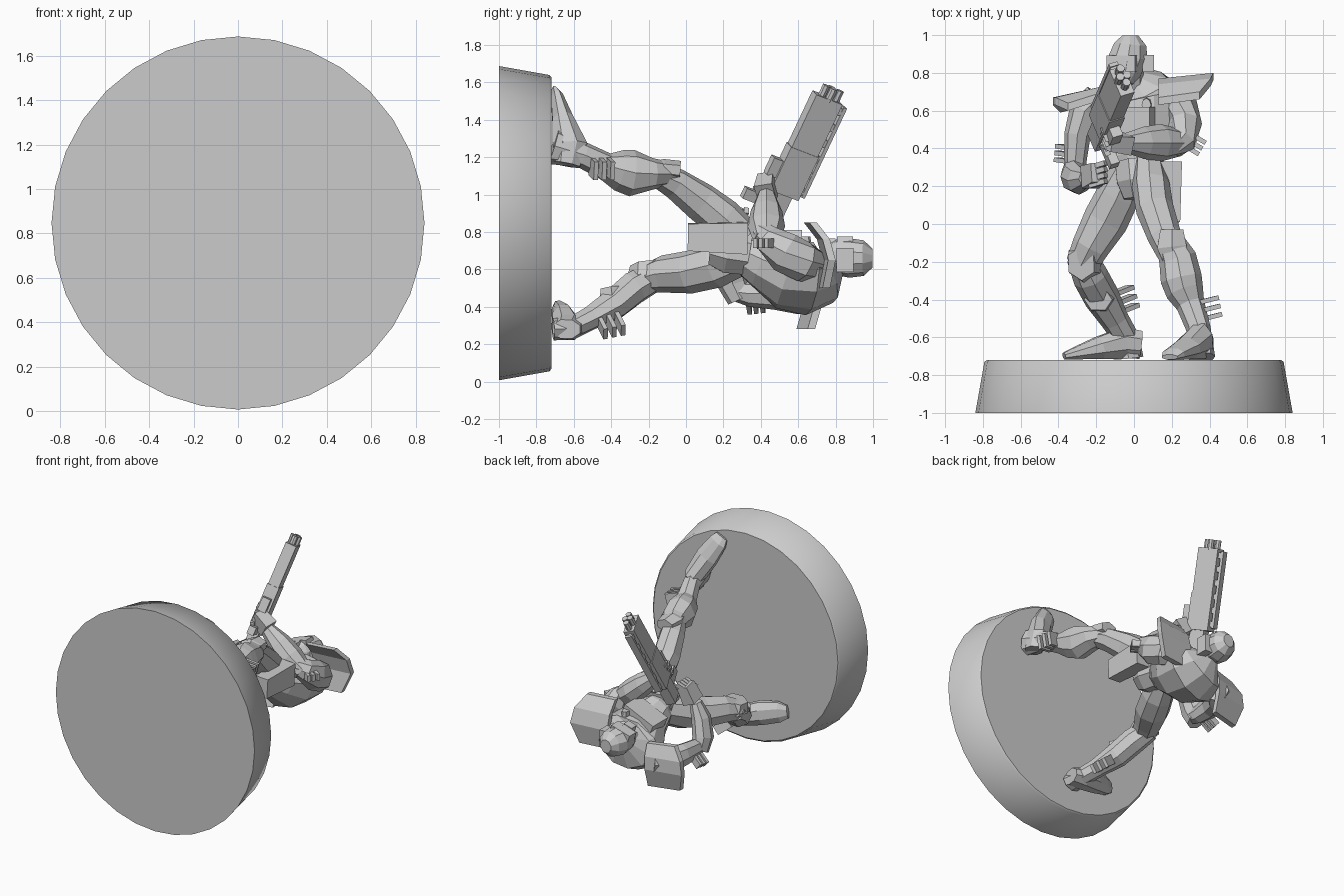
import bpy, bmesh, math
from mathutils import Vector, Matrix

grey = bpy.data.materials.new("plain grey")
grey.diffuse_color = (0.6, 0.6, 0.6, 1)


def finish(name, bm):
    bmesh.ops.recalc_face_normals(bm, faces=bm.faces)
    me = bpy.data.meshes.new(name)
    bm.to_mesh(me)
    bm.free()
    ob = bpy.data.objects.new(name, me)
    bpy.context.collection.objects.link(ob)
    me.materials.append(grey)
    return ob


def limb(name, pts, n=8, ref=(0, 0, 1), spin=0.0):
    """Loft of elliptical rings; each point is x, y, z, radius along ref, radius across."""
    bm, rings, ref = bmesh.new(), [], Vector(ref)
    pos = [Vector(p[:3]) for p in pts]
    for i, p in enumerate(pts):
        t = (pos[min(i + 1, len(pos) - 1)] - pos[max(i - 1, 0)]).normalized()
        u = (ref - t * ref.dot(t)).normalized()
        v = t.cross(u)
        ring = []
        for k in range(n):
            a = math.tau * k / n + spin
            ring.append(bm.verts.new(pos[i] + u * p[3] * math.cos(a) + v * p[-1] * math.sin(a)))
        rings.append(ring)
    for a, b in zip(rings, rings[1:]):
        for k in range(n):
            bm.faces.new((a[k], a[(k + 1) % n], b[(k + 1) % n], b[k]))
    bm.faces.new(rings[0])
    bm.faces.new(rings[-1])
    return finish(name, bm)


def frame(along, up):
    l = Vector(along).normalized()
    h = Vector(up)
    h = (h - l * h.dot(l)).normalized()
    return l, h, l.cross(h)


def box(name, c, size, along=(1, 0, 0), up=(0, 1, 0), taper=1.0):
    """Box with size along, up and across; the far end can taper."""
    l, h, w = frame(along, up)
    m = Matrix((l, h, w)).transposed().to_4x4()
    bm = bmesh.new()
    bmesh.ops.create_cube(bm, size=1)
    for v in bm.verts:
        k = taper if v.co.x > 0 else 1
        v.co = Vector((v.co.x * size[0], v.co.y * size[1] * k, v.co.z * size[2] * k))
    bm.transform(Matrix.Translation(c) @ m)
    return finish(name, bm)


def fins(name, c, out, run, step=0.05, width=.07):
    """Three small blades side by side."""
    for i in (-1, 0, 1):
        box(f"{name}_{i + 2}", Vector(c) + Vector(run).normalized() * step * i,
            (0.12, 0.024, width), out, run)


# Round display base, axis along y
base = limb("base", [(0, -1, .847, .84), (0, -.73, .847, .792), (0, -.72, .847, .78)], 32)
for f in base.data.polygons:
    f.use_smooth = len(f.vertices) == 4

# Torso twisted towards the trigger arm, hips and neck
twist = (.9, 0, .4)
limb("chest", [(.01, .24, .70, .09, .09), (.01, .33, .68, .12, .12), (.03, .42, .63, .16, .14),
               (.04, .54, .57, .23, .18), (.03, .66, .55, .26, .18), (.0, .73, .565, .19, .15),
               (-.02, .79, .62, .07, .07)], 10, twist, .31)
limb("pelvis", [(.03, .13, .72, .09, .1), (.03, .22, .71, .13, .14), (.02, .33, .69, .13, .13)],
     8, (1, 0, 0), .39)
limb("neck", [(-.02, .7, .61, .075), (-.02, .82, .65, .07)], 8)
limb("chest_badge", [(.07, .63, .7, .045, .03), (.065, .63, .775, .035, .025)], 8, (0, 1, 0))
box("chest_plate", (-.02, .53, .72), (.26, .18, .08), twist, (0, 1, 0))
box("hip_pouch", (.19, .17, .77), (.32, .17, .12), (0, -1, .02), (.05, 0, 1), .85)

# Head with ear box and mouth guard
limb("head", [(-.05, .74, .69, .045, .05), (-.045, .79, .67, .085, .095), (-.03, .88, .66, .108, .105),
              (-.02, .95, .66, .09, .095), (-.02, .998, .66, .045, .05)], 10, (1, 0, 0), .31)
box("ear_box", (.075, .85, .65), (.06, .09, .13), (1, 0, 0), (0, 1, 0))
box("brow", (-.06, .85, .72), (.16, .085, .07), (1, 0, .3), (0, 1, 0))
box("mouth_guard", (-.06, .77, .73), (.07, .06, .05), (1, 0, .3), (0, 1, 0))

# Front leg
limb("front_leg_thigh", [(.08, .32, .77, .09, .08), (.09, .2, .87, .11, .1), (.11, .08, .96, .105, .1),
                         (.16, -.06, 1.06, .085, .09), (.2, -.15, 1.1, .065, .08)], 8)
limb("front_leg_shin", [(.18, -.07, 1.11, .06, .07), (.23, -.18, 1.11, .085, .1),
                        (.25, -.29, 1.115, .125, .11), (.27, -.36, 1.13, .11, .1), (.3, -.43, 1.15, .075, .075),
                        (.34, -.55, 1.21, .07, .065), (.36, -.71, 1.26, .1, .07)], 8)
limb("front_knee_pad", [(.2, -.03, 1.13, .05, .07), (.2, -.12, 1.135, .055, .09),
                        (.22, -.2, 1.13, .04, .07)], 6)
limb("front_foot", [(.37, -.64, 1.16, .08, .055), (.35, -.62, 1.26, .1, .075), (.28, -.66, 1.4, .06, .085),
                    (.21, -.69, 1.52, .035, .07), (.19, -.705, 1.56, .015, .05)], 8, (0, 1, 0), .39)
fins("front_shin_fin", (.39, -.45, 1.14), (1, .25, -.25), (-.2, 1, 0), .045, .1)

# Rear leg, foot turned sideways
limb("rear_leg_thigh", [(-.02, .3, .67, .1, .09), (-.08, .16, .62, .12, .115), (-.15, .02, .585, .115, .12),
                        (-.23, -.12, .575, .1, .1), (-.28, -.22, .55, .075, .085)], 8)
limb("rear_leg_shin", [(-.28, -.17, .56, .08, .08), (-.23, -.28, .5, .09, .095),
                       (-.17, -.39, .41, .085, .095), (-.1, -.51, .34, .065, .075),
                       (-.04, -.61, .285, .06, .07), (-.03, -.71, .28, .06, .08)], 8)
limb("rear_knee_pad", [(-.26, -.2, .55, .12, .1), (-.28, -.21, .63, .09, .08)], 6, (0, 1, 0))
limb("rear_shin_guard", [(-.18, -.39, .42, .085, .085), (-.19, -.4, .5, .075, .065)], 6, (1, 0, 0))
limb("rear_foot", [(.035, -.64, .28, .08, .055), (-.05, -.63, .29, .09, .075), (-.18, -.655, .33, .065, .09),
                   (-.31, -.685, .36, .035, .08), (-.37, -.7, .37, .02, .05)], 8, (0, 1, 0), .39)
fins("rear_shin_fin", (-.05, -.4, .3), (.75, .3, -.6), (-.3, 1, .2), .05)

# Supporting arm, reaching across to the gun
limb("left_upper_arm", [(.17, .68, .62, .09, .09), (.25, .63, .64, .11, .09), (.27, .53, .69, .11, .09),
                        (.25, .44, .76, .08, .08), (.2, .41, .8, .06, .06)], 8)
limb("left_forearm", [(.25, .43, .75, .07, .07), (.14, .43, .83, .1, .09), (.05, .43, .91, .085, .08),
                      (-.05, .43, .99, .05, .055)], 8, (0, 1, 0))
box("left_hand", (-.09, .43, 1.04), (.13, .1, .12), (-1, .1, .7), (0, 1, .3), .85)
fins("left_elbow_fin", (.31, .43, .74), (1, -.6, 0), (.6, 1, 0), .035, .05)

# Trigger arm
limb("right_upper_arm", [(-.19, .67, .47, .09, .08), (-.26, .6, .46, .1, .085), (-.3, .47, .47, .085, .07),
                         (-.31, .34, .47, .07, .06), (-.31, .26, .48, .05, .05)], 8)
limb("right_forearm", [(-.32, .29, .44, .07, .06), (-.32, .25, .53, .085, .07), (-.29, .23, .66, .075, .065),
                       (-.25, .24, .77, .045, .045)], 8, (0, 1, 0))
box("right_hand", (-.21, .26, .84), (.13, .12, .1), (.4, .2, 1), (0, 1, 0), .85)
for i in range(4):
    box(f"right_finger_{i + 1}", (-.19, .215 + .032 * i, .89), (.1, .026, .035), (.8, .25, .5), (0, 1, 0))
    box(f"left_finger_{i + 1}", (-.15, .4 + .025 * i, 1.03 + .03 * i), (.08, .03, .03), (-.4, 1, 0), (0, 0, 1))
fins("right_elbow_fin", (-.36, .37, .42), (-.7, .1, -.6), (0.1, 1, 0.1), .036, .05)

# Shoulder plates: bent sheets over each shoulder
left_rows = ((.67, .85, .75), (.74, .76, .95), (.77, .65, 1), (.74, .5, .8))
right_rows = ((.70, .61, .7), (.73, .52, .95), (.73, .42, 1), (.69, .28, .85))
for name, xi, xo, dy, rows_in in (("left_shoulder_plate", .13, .42, .02, left_rows),
                                  ("right_shoulder_plate", -.16, -.43, -.04, right_rows)):
    bm = bmesh.new()
    rows = []
    for y, z, s in rows_in:
        rows.append([bm.verts.new((xi + (xo - xi) * f * (s if f else 1), y + dy * f * 1.5 - d, z))
                     for f, d in ((0, 0), (1, 0), (1, .04), (0, .04))])
    for a, b in zip(rows, rows[1:]):
        for k in range(4):
            bm.faces.new((a[k], a[(k + 1) % 4], b[(k + 1) % 4], b[k]))
    bm.faces.new(rows[0])
    bm.faces.new(rows[-1])
    finish(name, bm)

# Gun, pointing forward and slightly up, rolled towards one side
L, H = (.18, .42, .89), (-.38, .84, -.38)
l, h, w = frame(L, H)
mid = Vector((-.12, .65, 1.26))


def gun_box(name, a, b, c, size):
    box(name, mid + l * a + h * b + w * c, size, L, H)


gun_box("gun_body", 0, -.015, 0, (.57, .16, .08))
gun_box("gun_cover", -.16, -.015, 0, (.26, .17, .09))
gun_box("gun_stock", -.36, -.02, 0, (.2, .11, .07))
gun_box("gun_rail", 0, .095, 0, (.54, .02, .05))
for i in range(6):
    gun_box(f"rail_post_{i + 1}", -.24 + .096 * i, .077, 0, (.04, .03, .045))
gun_box("gun_grip", -.36, -.14, 0, (.06, .16, .05))
gun_box("gun_foregrip", -.17, -.12, 0, (.1, .07, .06))
for i, (b, c) in enumerate(((.035, 0), (-.01, .02), (-.01, -.02), (-.05, 0))):
    s = mid + l * .27 + h * b + w * c
    e = s + l * .075
    limb(f"barrel_{i + 1}", [(*s, .022), (*e, .022)], 8, H)
